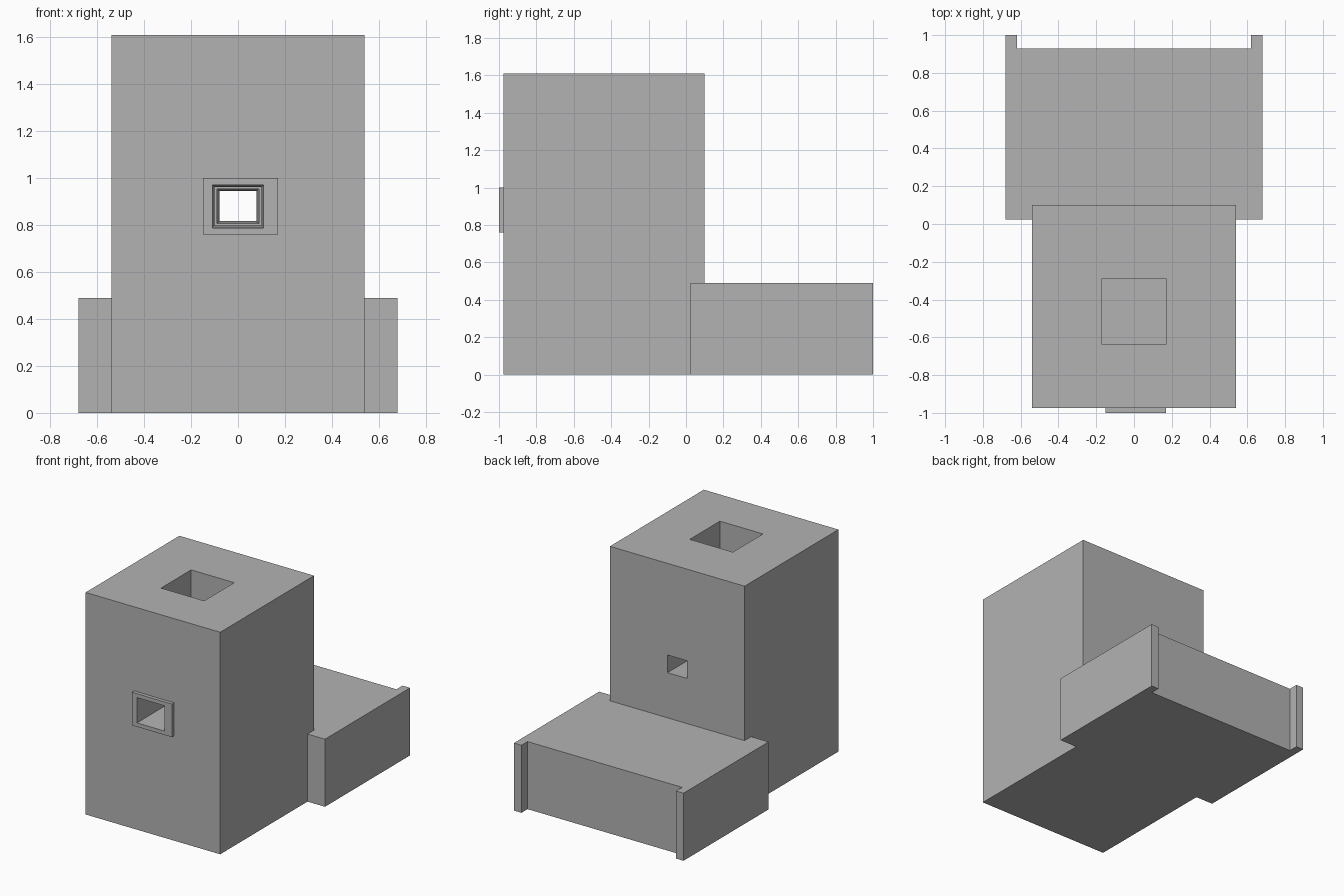
import bpy
import bmesh

if "Cube" in bpy.data.objects:
    bpy.data.objects.remove(bpy.data.objects["Cube"], do_unlink=True)

# Single plain grey
grey = bpy.data.materials.new("plain grey")
grey.use_nodes = True
colour = (0.45, 0.45, 0.45, 1)
grey.diffuse_color = colour
grey.node_tree.nodes["Principled BSDF"].inputs["Base Color"].default_value = colour


def loft(name, lower, upper):
    """Solid between two matching rings of points."""
    bm = bmesh.new()
    a = [bm.verts.new(p) for p in lower]
    b = [bm.verts.new(p) for p in upper]
    bm.faces.new(a)
    bm.faces.new(b)
    n = len(a)
    for i in range(n):
        j = (i + 1) % n
        bm.faces.new((a[i], a[j], b[j], b[i]))
    bmesh.ops.recalc_face_normals(bm, faces=bm.faces)
    mesh = bpy.data.meshes.new(name)
    bm.to_mesh(mesh)
    bm.free()
    mesh.materials.append(grey)
    obj = bpy.data.objects.new(name, mesh)
    bpy.context.collection.objects.link(obj)
    return obj


def prism(name, outline, z0, z1):
    return loft(name, [(x, y, z0) for x, y in outline], [(x, y, z1) for x, y in outline])


def rect(x0, x1, y0, y1):
    return [(x0, y0), (x1, y0), (x1, y1), (x0, y1)]


def cut(obj, cutter):
    mod = obj.modifiers.new("opening", "BOOLEAN")
    mod.operation = "DIFFERENCE"
    mod.solver = "EXACT"
    mod.object = cutter
    bpy.context.view_layer.objects.active = obj
    bpy.ops.object.modifier_apply(modifier=mod.name)


# Main block and the raised frame on its front
tower = prism("tower", rect(-0.54, 0.54, -0.975, 0.10), 0, 1.61)
frame = prism("window_frame", rect(-0.15, 0.17, -1.0, -0.975), 0.76, 1.0)

# Vertical shaft, and a window tunnel narrowing towards the back
shaft = prism("shaft_cutter", rect(-0.173, 0.173, -0.635, -0.29), 0.1, 1.7)
front = [(x, -1.02, z) for x, z in rect(-0.11, 0.11, 0.788, 0.972)]
back = [(x, 0.12, z) for x, z in rect(-0.078, 0.078, 0.818, 0.945)]
tunnel = loft("tunnel_cutter", front, back)

cut(tower, shaft)
cut(tower, tunnel)
cut(frame, tunnel)
for helper in (shaft, tunnel):
    bpy.data.objects.remove(helper, do_unlink=True)

# Low rear wing, notched round the tower, with a jamb at each back corner
half = [(0.54, 0.10), (0.54, 0.025), (0.68, 0.025), (0.68, 1.0), (0.62, 1.0), (0.62, 0.93)]
outline = half + [(-x, y) for x, y in reversed(half)]
prism("rear_wing", outline, 0, 0.49)
